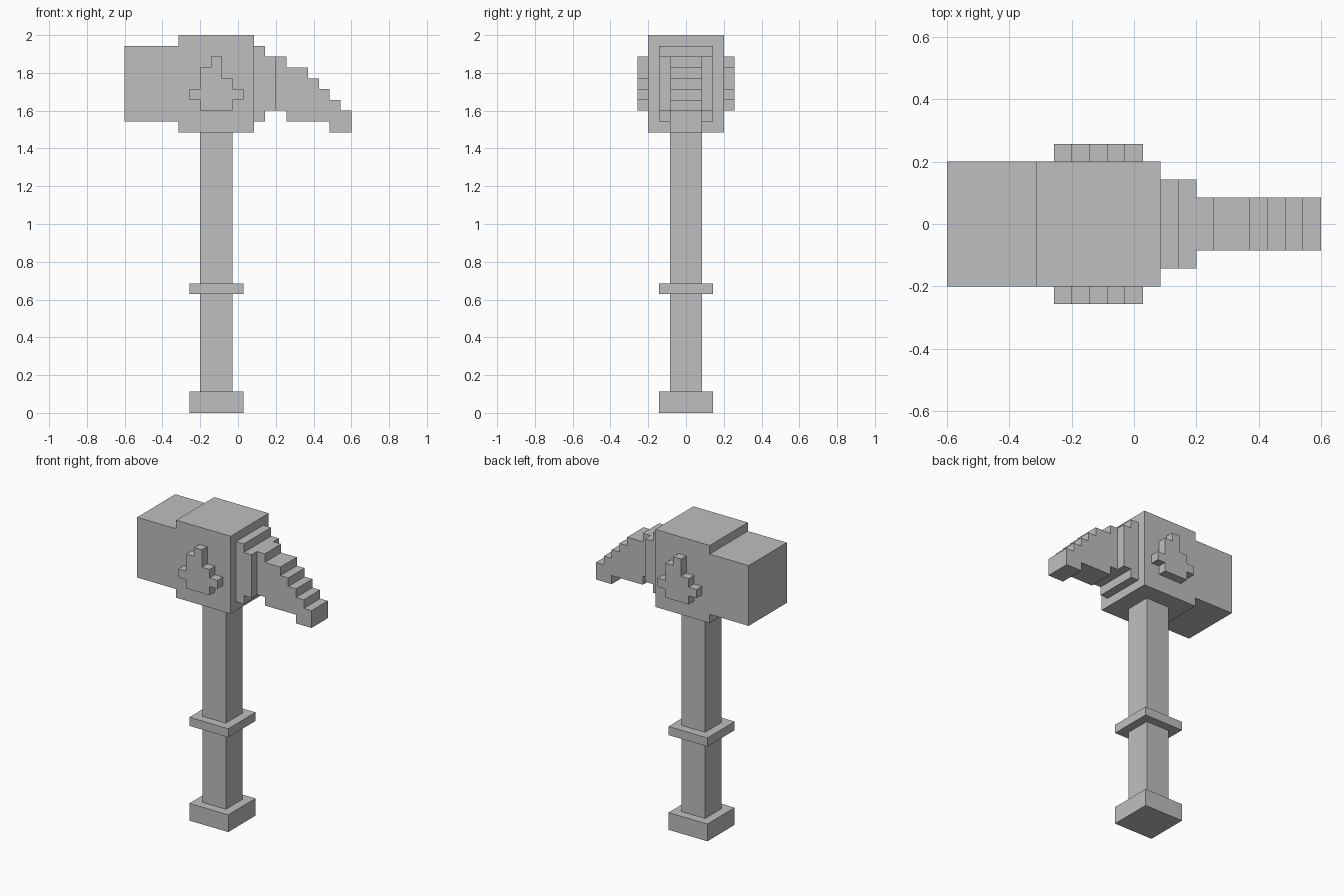
import bpy
import bmesh

cube = bpy.data.objects.get("Cube")
if cube:
    bpy.data.objects.remove(cube, do_unlink=True)

UNIT = 2 / 35      # one block of the stepped design
CENTRE = 10.5      # half of the total width, in blocks

stone = bpy.data.materials.new("plain grey")
stone.use_nodes = True
GREY = (0.52, 0.52, 0.52, 1)
stone.diffuse_color = GREY
stone.node_tree.nodes["Principled BSDF"].inputs["Base Color"].default_value = GREY


def stepped(name, columns, y0, y1, flip_about=None):
    """Extrude a stepped outline, given as (width end, bottom, top) columns, along y."""
    start, columns = columns[0], columns[1:]
    upper, lower = [], []
    x = start
    for end, bottom, top in columns:
        upper += [(x, top), (end, top)]
        lower += [(x, bottom), (end, bottom)]
        x = end
    outline = []
    for p in upper + lower[::-1]:
        if not outline or p != outline[-1]:
            outline.append(p)
    if flip_about is not None:
        outline = [(2 * flip_about - px, pz) for px, pz in outline]

    bm = bmesh.new()
    verts = [bm.verts.new(((px - CENTRE) * UNIT, y0 * UNIT, pz * UNIT))
             for px, pz in outline]
    face = bm.faces.new(verts)
    grown = bmesh.ops.extrude_face_region(bm, geom=[face])
    moved = [g for g in grown["geom"] if isinstance(g, bmesh.types.BMVert)]
    bmesh.ops.translate(bm, verts=moved, vec=(0, (y1 - y0) * UNIT, 0))
    bmesh.ops.recalc_face_normals(bm, faces=bm.faces)
    mesh = bpy.data.meshes.new(name)
    bm.to_mesh(mesh)
    bm.free()
    mesh.materials.append(stone)
    obj = bpy.data.objects.new(name, mesh)
    bpy.context.collection.objects.link(obj)
    return obj


# Handle with its end cap and grip ring
stepped("pommel", [6, (11, 0, 2)], -2.5, 2.5)
stepped("handle", [7, (10, 2, 26)], -1.5, 1.5)
stepped("grip_ring", [6, (11, 11, 12)], -2.5, 2.5)

# Hammer head: striking block and taller middle block
stepped("hammer_head", [0, (5, 27, 34), (12, 26, 35)], -3.5, 3.5)

# Stepped collar and the curved spike
stepped("spike_collar", [12, (13, 27, 34), (14, 28, 33)], -2.5, 2.5)
stepped("spike", [14, (15, 28, 33), (17, 27, 32), (18, 27, 31),
                  (19, 27, 30), (20, 26, 29), (21, 26, 28)], -1.5, 1.5)

# Raised flame shapes, the back one turned around
flame = [6, (7, 29, 30), (8, 28, 32), (9, 28, 33), (10, 28, 31), (11, 29, 30)]
stepped("front_emblem", flame, -4.5, -3.5)
stepped("back_emblem", flame, 3.5, 4.5, flip_about=8.5)
